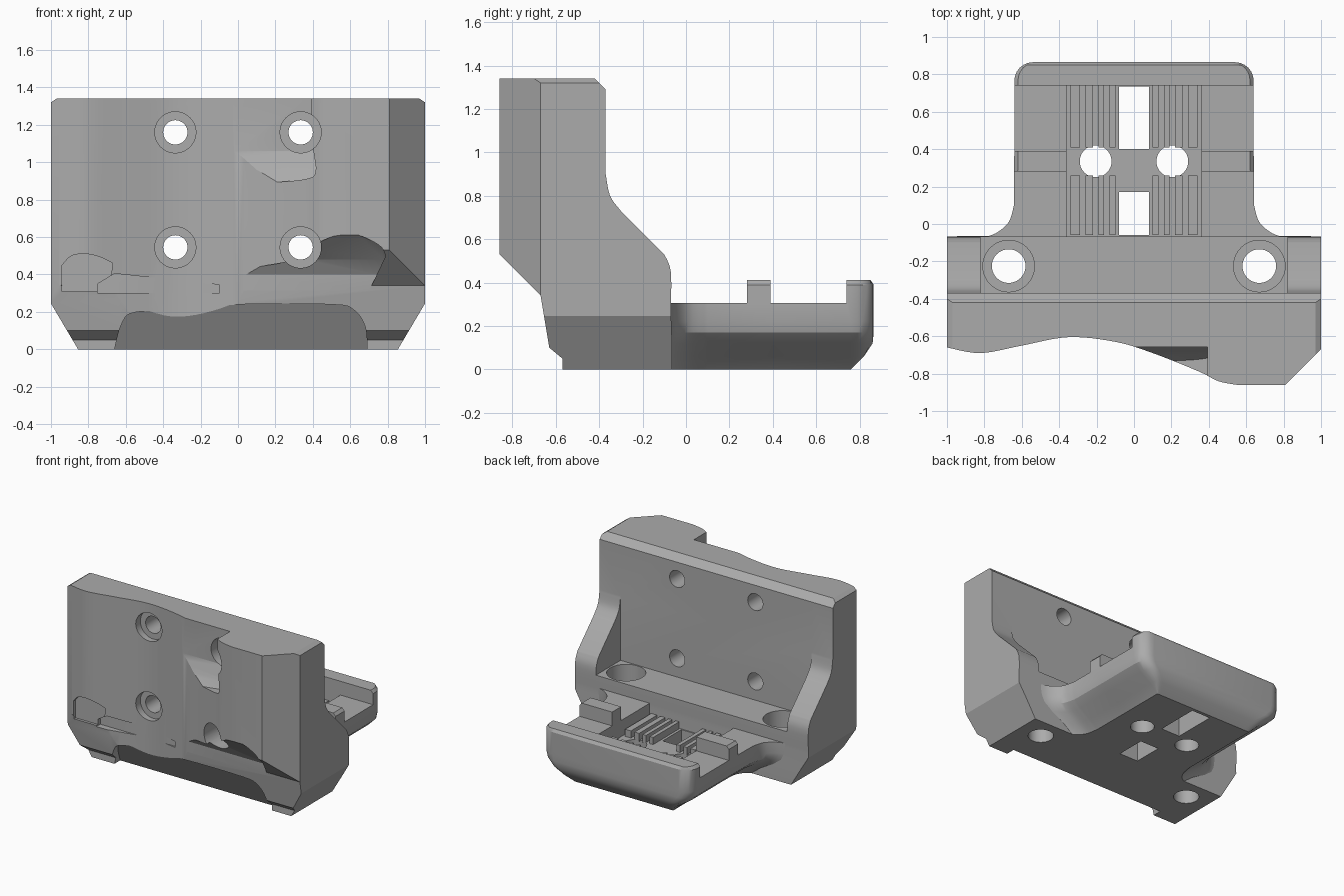
import bpy, bmesh, math
from mathutils import Vector

if "Cube" in bpy.data.objects:
    bpy.data.objects.remove(bpy.data.objects["Cube"], do_unlink=True)

grey = bpy.data.materials.new("plain grey")
grey.use_nodes = True
COLOUR = (0.41, 0.41, 0.41, 1)
grey.diffuse_color = COLOUR
grey.node_tree.nodes["Principled BSDF"].inputs["Base Color"].default_value = COLOUR


def loft(name, rings):
    """Solid skinned through rings with equal point counts."""
    bm = bmesh.new()
    loops = [[bm.verts.new(p) for p in ring] for ring in rings]
    n = len(loops[0])
    for a, b in zip(loops, loops[1:]):
        for i in range(n):
            bm.faces.new((a[i], a[(i + 1) % n], b[(i + 1) % n], b[i]))
    bm.faces.new(loops[0][::-1])
    bm.faces.new(loops[-1])
    bmesh.ops.recalc_face_normals(bm, faces=bm.faces)
    mesh = bpy.data.meshes.new(name)
    bm.to_mesh(mesh)
    bm.free()
    mesh.materials.append(grey)
    obj = bpy.data.objects.new(name, mesh)
    bpy.context.collection.objects.link(obj)
    return obj


def prism(name, pts, axis, lo, hi):
    """Extrude a 2D outline along X (y,z), Y (x,z) or Z (x,y)."""
    def place(p, d):
        return {"X": (d, *p), "Y": (p[0], d, p[1]), "Z": (*p, d)}[axis]
    return loft(name, [[place(p, d) for p in pts] for d in (lo, hi)])


def box(x0, x1, y0, y1, z0, z1):
    return prism("cutter", [(x0, y0), (x1, y0), (x1, y1), (x0, y1)], "Z", z0, z1)


def rod(u, v, r, axis, lo, hi):
    ring = [(u + r * math.cos(t * math.tau / 40), v + r * math.sin(t * math.tau / 40))
            for t in range(40)]
    return prism("cutter", ring, axis, lo, hi)


def combine(target, tool, how="DIFFERENCE"):
    tool.hide_render = True
    mod = target.modifiers.new("bool", "BOOLEAN")
    mod.operation, mod.object, mod.solver = how, tool, "EXACT"
    bpy.context.view_layer.objects.active = target
    bpy.ops.object.modifier_apply(modifier=mod.name)
    bpy.data.objects.remove(tool, do_unlink=True)
    return target


def curve(pts, steps=6):
    """Smooth curve through points."""
    p = [Vector(q) for q in [pts[0], *pts, pts[-1]]]
    out = []
    for a, b, c, d in zip(p, p[1:], p[2:], p[3:]):
        for s in range(steps):
            t = s / steps
            out.append(tuple(0.5 * (2 * b + (c - a) * t + (2 * a - 5 * b + 4 * c - d) * t * t
                                    + (3 * b - a - 3 * c + d) * t ** 3)))
    return out + [tuple(pts[-1])]


# Upright body: wavy plan, stepped side profile and chamfered front outline
wave = curve([(-1, -.66), (-.82, -.69), (-.6, -.65), (-.35, -.605), (-.1, -.63),
              (.1, -.69), (.35, -.79), (.45, -.84), (.55, -.86)])
body = prism("body", wave + [(.81, -.86), (1, -.67), (1, -.065), (-1, -.065)], "Z", 0, 1.34)

rib = curve([(-.07, .28), (-.07, .45), (-.1, .53)], 5) + curve([(-.3, .73), (-.35, .8), (-.37, .9)], 5)
side = [(-.57, 0), (-.06, 0)] + rib + [(-.37, 1.29), (-.42, 1.34), (-.9, 1.34), (-.9, .57),
        (-.67, .34), (-.63, .1), (-.57, .05)]
combine(body, prism("cutter", side, "X", -1.1, 1.1), "INTERSECT")

half = [(.855, 0), (1, .245), (1, 1.32), (.97, 1.34)]
front = half + [(-x, z) for x, z in reversed(half)]
combine(body, prism("cutter", front, "Y", -1, .1), "INTERSECT")

# Recess between the two side ribs
combine(body, box(-.82, .82, -.37, .1, .4, 1.5))

# Sloping arch under the front edge
arch = [(-.67, -.1)] + curve([(-.66, 0), (-.62, .14), (-.54, .2), (-.2, .21), (0, .24), (.5, .24),
                              (.62, .21), (.68, .12), (.69, 0)], 4) + [(.69, -.1)]
tool = prism("cutter", arch, "Y", -1, -.3)
slope = prism("cutter", [(-1, -.2), (-.38, -.2), (-.5, 0), (-.65, .25), (-1, .25)], "X", -1, 1)
combine(body, combine(tool, slope, "INTERSECT"))

# Hollow below the thick side of the front
hollow = curve([(-.1, .4), (.1, .44), (.3, .48), (.45, .58), (.6, .62), (.75, .56), (.79, .5)], 4)
tool = prism("cutter", hollow + [(.69, .29), (-.1, .29)], "Y", -1, -.5)
slope = prism("cutter", [(-1, .2), (-.66, .2), (-.67, .4), (-.72, .48), (-.87, .62), (-1, .7)], "X", -1, 1)
combine(body, combine(tool, slope, "INTERSECT"))

# Scooped pocket open at the top
scoop = curve([(-.04, 1.4), (-.055, 1.1), (-.07, .93), (0, .86), (.18, .89), (.36, .91), (.415, .95),
               (.4, 1.1), (.39, 1.4)], 5)
tool = prism("cutter", scoop, "Y", -1, -.5)
slope = prism("cutter", [(-1, .8), (-.76, .85), (-.69, .96), (-.65, 1.06), (-.66, 1.5), (-1, 1.5)], "X", -1, 1)
combine(body, combine(tool, slope, "INTERSECT"))

# Small notch and long nick low on the thin side
notch = curve([(-.94, .45), (-.89, .5), (-.81, .51), (-.73, .49), (-.67, .46)], 4)
combine(body, prism("cutter", notch + [(-.69, .31), (-.94, .31)], "Y", -1, -.645))
combine(body, prism("cutter", [(-.75, .35), (-.66, .405), (-.1, .345), (-.1, .3), (-.75, .3)], "Y", -1, -.615))

# Screw holes in the plate and mounting holes in the ledge
for sx in (-1, 1):
    for z in (.545, 1.16):
        combine(body, rod(sx * .335, z, .11, "Y", -1, -.56))
        combine(body, rod(sx * .335, z, .065, "Y", -.7, -.2))
    combine(body, rod(sx * .67, -.225, .138, "Z", .22, .6))
    combine(body, rod(sx * .67, -.225, .09, "Z", -.1, .5))

# Tray: rounded outline flaring into the body, narrowing towards the bottom
edge = curve([(.82, -.075), (.74, -.05), (.67, .01), (.642, .1)], 4)
edge += [(.64, .4), (.64, .76)]
edge += [(.54 + .1 * math.cos(a * math.pi / 12), .765 + .1 * math.sin(a * math.pi / 12)) for a in range(1, 7)]
plan = edge + [(-x, y) for x, y in reversed(edge)]


def layer(z, fx, back, grow=0):
    return [(x * fx, min(y, back) - grow * (y > .7), z) for x, y in plan]


tray = loft("tray", [layer(0, .66, .76), layer(.06, .76, .82), layer(.12, .9, .86), layer(.17, .98, .866),
                     layer(.22, 1, .87), layer(.39, 1, .87), layer(.412, .97, .85)])

# Tray deck, leaving the back lip and two cross blocks
combine(tray, box(-1, 1, -.2, .28, .305, .6))
combine(tray, box(-1, 1, .39, .74, .305, .6))
combine(tray, box(-.36, .36, -.2, .74, .18, .6))
# Slots and round holes through the tray
for y0, y1 in ((-.058, .17), (.4, .735)):
    combine(tray, box(-.08, .08, y0, y1, -.1, .5))
for sx in (-1, 1):
    combine(tray, rod(sx * .205, .335, .085, "Z", -.1, .5))

# Lengthwise ridges in the channel, and thin rims along the deck
for label, sx in (("left", 1), ("right", -1)):
    for y0, y1 in ((-.06, .26), (.41, .74)):
        for x, w in ((.115, .03), (.175, .03), (.24, .04), (.315, .05)):
            r = box(sx * x - w / 2, sx * x + w / 2, y0, y1, .17, .235)
            r.name = label + " channel ridge"

for obj in list(bpy.context.collection.objects):
    if obj.type == "MESH" and obj.data.materials and obj.data.materials[0] == grey:
        bpy.ops.object.select_all(action="DESELECT")
        obj.select_set(True)
        bpy.context.view_layer.objects.active = obj
        bpy.ops.object.shade_smooth_by_angle(angle=math.radians(28))
